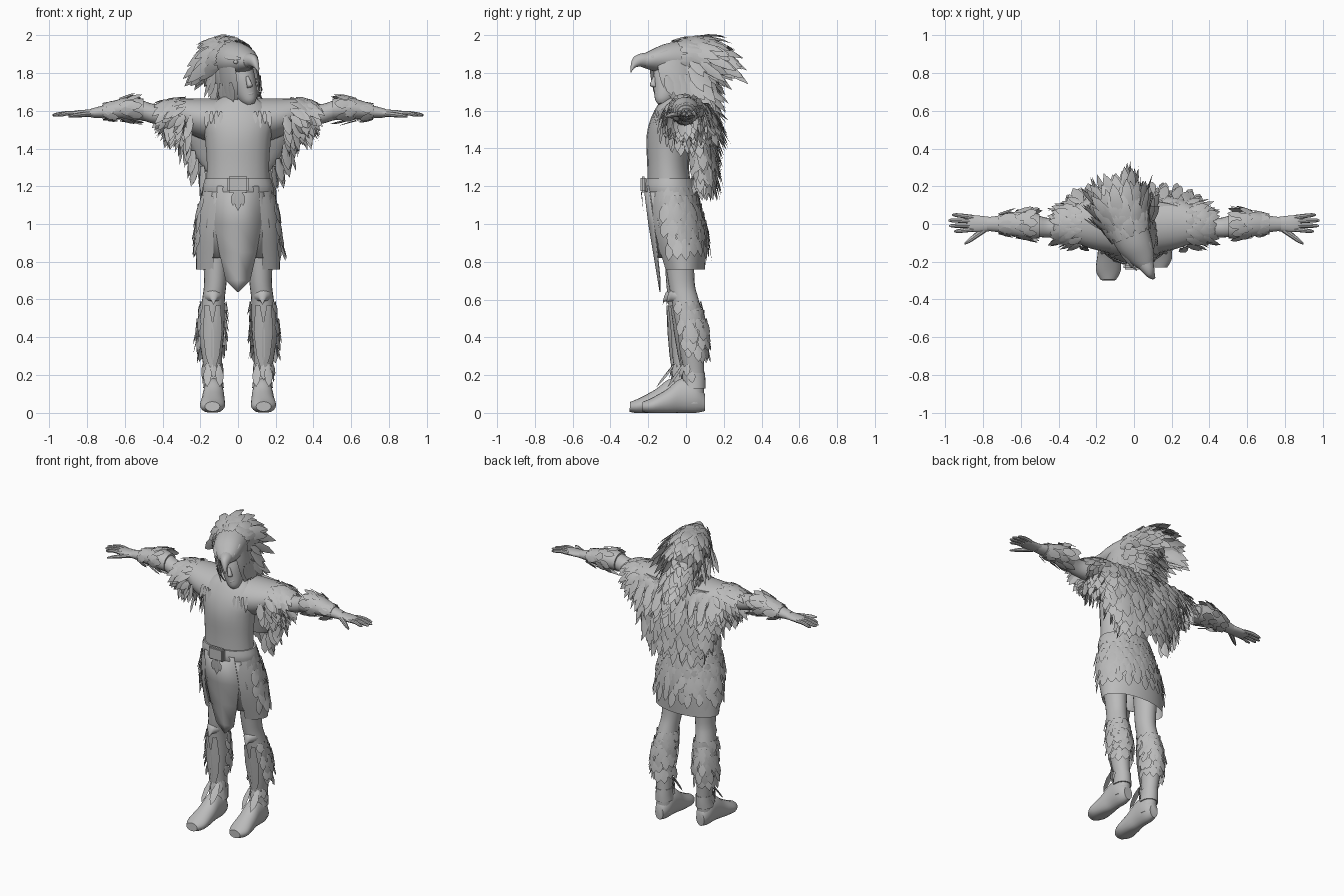
import bpy, bmesh, random
from math import pi, sin, cos, radians
from mathutils import Vector, Matrix

random.seed(4)
if "Cube" in bpy.data.objects:
    bpy.data.objects.remove(bpy.data.objects["Cube"])

GREY = (0.5, 0.5, 0.5, 1)
mat = bpy.data.materials.new("plain grey")
mat.use_nodes = True
mat.diffuse_color = GREY
mat.node_tree.nodes["Principled BSDF"].inputs["Base Color"].default_value = GREY

ORDER = {"x": (0, 1, 2), "y": (1, 0, 2), "z": (2, 0, 1)}
ID = Matrix.Identity(4)
DOWN = Vector((0, 0, -1))


def finish(name, bm, xf=ID):
    bm.transform(xf)
    bmesh.ops.recalc_face_normals(bm, faces=bm.faces)
    me = bpy.data.meshes.new(name)
    bm.to_mesh(me)
    bm.free()
    me.materials.append(mat)
    ob = bpy.data.objects.new(name, me)
    bpy.context.collection.objects.link(ob)
    bpy.ops.object.select_all(action="DESELECT")
    ob.select_set(True)
    bpy.context.view_layer.objects.active = ob
    bpy.ops.object.shade_smooth_by_angle(angle=radians(40))
    return ob


def surf(rings, axis, t, a):
    """Point on a smooth loft; a ring is (along, centre, centre, radius, radius)."""
    last = len(rings) - 1
    i = min(int(t * last), last - 1)
    f = t * last - i
    p = [rings[min(max(i + k, 0), last)] for k in (-1, 0, 1, 2)]
    r = [b + f / 2 * (c - a0 + f * (2 * a0 - 5 * b + 4 * c - d + f * (3 * (b - c) + d - a0)))
         for a0, b, c, d in zip(*p)]
    o, v = ORDER[axis], Vector()
    v[o[0]], v[o[1]], v[o[2]] = r[0], r[1] + r[3] * cos(a), r[2] + r[4] * sin(a)
    return v


def loft(name, rings, axis="z", xf=ID, seg=20, span=None, floor=False):
    bm = bmesh.new()
    rows = 4 * (len(rings) - 1)
    a0, a1 = span or (0, 2 * pi)
    cols = seg + 1 if span else seg
    grid = [[bm.verts.new(surf(rings, axis, j / rows, a0 + (a1 - a0) * k / seg))
             for k in range(cols)] for j in range(rows + 1)]
    for low, high in zip(grid, grid[1:]):
        for k in range(seg):
            n = (k + 1) % cols
            bm.faces.new((low[k], low[n], high[n], high[k]))
    if not span:
        bm.faces.new(grid[0])
        bm.faces.new(grid[-1])
    if floor:
        for v in bm.verts:
            v.co.z = max(v.co.z, 0)
    return finish(name, bm, xf)


def feather(bm, base, d, n, length, width, droop=0.0):
    d = d.normalized()
    side = d.cross(n).normalized()
    n = side.cross(d)
    prev = None
    for s, w in ((0, .4), (.4, 1), (.75, .75), (1, 0)):
        c = base + d * length * s + DOWN * droop * length * s * s
        mid = bm.verts.new(c + n * width * .25 * (1 - s))
        row = [mid, mid, mid] if w == 0 else [
            bm.verts.new(c - side * width * w), mid, bm.verts.new(c + side * width * w)]
        if prev:
            for k in (0, 1):
                bm.faces.new(list(dict.fromkeys((prev[k], prev[k + 1], row[k + 1], row[k]))))
        prev = row


def plumage(name, rings, axis, ts, span, count, flow, flare, length, width, droop=0.0, xf=ID):
    """Staggered rows of overlapping feathers laid over a loft surface."""
    bm = bmesh.new()
    for row, t in enumerate(ts):
        for k in range(count):
            a = span[0] + (span[1] - span[0]) * (k + .5 * (row % 2) + random.uniform(0, .4)) / count
            e = .01 if t < .95 else -.01
            p = surf(rings, axis, t, a)
            n = (surf(rings, axis, t, a + .01) - p).cross(surf(rings, axis, t + e, a) - p).normalized()
            if n.dot(p - surf(rings, axis, t, a + pi)) < 0:
                n = -n
            jitter = Vector([random.uniform(-.12, .12) for _ in range(3)])
            feather(bm, p + n * .004, Vector(flow) + n * flare + jitter, n,
                    length * random.uniform(.8, 1.2), width * random.uniform(.85, 1.15), droop)
    return finish(name, bm, xf)


def steps(a, b, n):
    return [a + (b - a) * k / (n - 1) for k in range(n)]


def panel(name, rows, xf=ID):
    """Hanging cloth; a row is (height, x start, x end, y start, y middle, y end)."""
    bm = bmesh.new()
    verts = [[bm.verts.new(c) for c in ((x0, y0, z), ((x0 + x1) / 2, y, z), (x1, y1, z))]
             for z, x0, x1, y0, y, y1 in rows]
    for a, b in zip(verts, verts[1:]):
        for k in (0, 1):
            bm.faces.new((a[k], a[k + 1], b[k + 1], b[k]))
    mod = finish(name, bm, xf).modifiers.new("thickness", "SOLIDIFY")
    mod.thickness = .006


# Torso, neck and necklace
loft("torso", [(1.12, 0, -.08, .175, .125), (1.3, 0, -.095, .165, .11), (1.45, 0, -.09, .175, .12),
               (1.55, 0, -.08, .19, .11), (1.63, 0, -.06, .15, .09), (1.68, 0, -.05, .07, .06)])
loft("neck", [(1.55, 0, -.06, .07, .06), (1.63, 0, -.06, .055, .055), (1.72, .01, -.06, .05, .055)])
for k, size in enumerate((.085, .105)):
    bpy.ops.mesh.primitive_torus_add(location=(0, -.085, 1.63 - .03 * k), rotation=(.55, 0, 0),
                                     major_radius=size, minor_radius=.008,
                                     major_segments=28, minor_segments=6)
    ring = bpy.context.object
    ring.name = "necklace"
    ring.data.materials.append(mat)
    bpy.ops.object.shade_smooth_by_angle(angle=radians(40))

# Feather cape on the back
cape = [(1.64, 0, .05, .29, .075), (1.5, 0, .06, .29, .085), (1.38, 0, .08, .24, .075), (1.28, 0, .085, .17, .055)]
loft("cape", cape, seg=28)
plumage("cape_feathers", cape, "z", steps(.03, 1, 9), (-.4, pi + .4), 17, DOWN, .22, .14, .028)

# Skirt, belt and front panels
skirt = [(1.23, 0, -.085, .165, .12), (1.1, 0, -.065, .205, .14), (.95, 0, -.04, .222, .15), (.76, 0, -.015, .222, .115)]
loft("skirt", skirt, seg=32, span=(-.95, pi + .95))
plumage("skirt_feathers", skirt, "z", steps(.12, .72, 7), (-.4, pi + .4), 15, DOWN, .18, .1, .026)
loft("belt", [(1.17, 0, -.08, .188, .138), (1.2, 0, -.085, .186, .136), (1.24, 0, -.087, .175, .128)])
panel("front_panel", [(1.2, -.11, .11, -.2, -.225, -.2), (1, -.125, .125, -.17, -.2, -.17),
                      (.85, -.1, .1, -.155, -.175, -.155), (.7, -.065, .065, -.14, -.15, -.14),
                      (.64, -.004, .004, -.14, -.14, -.14)])
bm = bmesh.new()
bmesh.ops.create_cube(bm, size=1, matrix=Matrix.Translation((0, -.226, 1.21)) @ Matrix.Diagonal((.11, .03, .085, 1)))
bmesh.ops.bevel(bm, geom=bm.edges[:], offset=.008, segments=2, affect="EDGES")
finish("belt_buckle", bm)
bm = bmesh.new()
for x in (-.025, .025, 0):
    feather(bm, Vector((x / 2, -.234, 1.17)), Vector((x * 8, .08, -1)), Vector((0, -1, 0)), .1 - abs(x), .02)
finish("belt_feathers", bm)

# Shoulders, arms, hands and legs, mirrored
mantle = [(0, 0, 1.545, .15, .115), (.1, 0, 1.545, .155, .12), (.23, .005, 1.565, .135, .1),
          (.32, 0, 1.592, .095, .072), (.37, -.01, 1.595, .065, .058)]
arm = [(.2, 0, 1.59, .08, .07), (.36, -.01, 1.58, .06, .058), (.45, -.02, 1.585, .052, .052),
       (.52, -.01, 1.605, .058, .053), (.62, 0, 1.608, .06, .05), (.7, 0, 1.597, .046, .036), (.78, 0, 1.588, .036, .024)]
bracer = [(.5, -.012, 1.607, .064, .057), (.57, -.005, 1.612, .072, .06), (.64, 0, 1.607, .064, .052), (.72, 0, 1.595, .046, .036)]
palm = [(.74, 0, 1.59, .034, .024), (.8, 0, 1.587, .042, .02), (.86, .002, 1.585, .045, .017), (.885, .003, 1.583, .038, .012)]
leg = [(.9, .12, -.04, .07, .085), (.7, .12, -.025, .06, .07), (.6, .13, -.005, .06, .072), (.45, .142, .03, .07, .082),
       (.3, .138, .035, .054, .062), (.18, .13, .045, .046, .052), (.05, .13, .04, .05, .055)]
foot = [(.1, .13, .055, .03, .045), (.05, .13, .085, .052, .085), (-.03, .13, .09, .056, .09),
        (-.1, .132, .06, .062, .066), (-.18, .136, .038, .066, .042), (-.23, .136, .032, .04, .026)]
knee = [(-.01, .13, .605, .055, .055), (-.06, .13, .62, .045, .038), (-.09, .13, .615, .022, .025), (-.102, .13, .585, .005, .012)]

for s, side in ((1, "left"), (-1, "right")):
    m = Matrix.Scale(s, 4, (1, 0, 0))
    panel(side + "_side_panel", [(1.2, .05, .13, -.21, -.2, -.17), (1, .06, .17, -.18, -.17, -.145),
                                 (.82, .07, .155, -.15, -.14, -.11)], m)
    loft(side + "_mantle", mantle, "x", m, 24)
    plumage(side + "_mantle_feathers", mantle, "x", steps(.62, .97, 5), (0, 2 * pi), 14,
            (.8, 0, -.3), .35, .085, .022, .4, m)
    plumage(side + "_mantle_back", mantle, "x", steps(.08, .75, 6), (-.5, .8), 5,
            (.1, .3, -1), .25, .13, .028, 0, m)
    plumage(side + "_mantle_fringe", mantle, "x", steps(.55, .9, 4), (pi * .95, pi * 2), 9,
            (.15, 0, -1), .18, .12, .024, 0, m)
    bm = bmesh.new()
    for k in range(4):
        feather(bm, Vector((.09 + .025 * k, -.165 + .008 * k, 1.6)), Vector((.05, -.22, -1)),
                Vector((0, -1, 0)), .07 + .025 * (k % 2), .012)
    finish(side + "_chest_fringe", bm, m)

    # Arm with bracer and hand
    loft(side + "_arm", arm, "x", m)
    loft(side + "_bracer", bracer, "x", m)
    plumage(side + "_bracer_feathers", bracer, "x", (.4, .6, .97), (0, 2 * pi), 9,
            (-1, 0, 0), .25, .085, .024, 0, m)
    loft(side + "_palm", palm, "x", m)
    for k, reach in enumerate((.955, .98, .985, .965)):
        y = -.028 + .021 * k
        loft(side + "_finger", [(.85, y, 1.586, .013, .013), (.9, y * 1.2, 1.588, .012, .012),
                                (reach - .02, y * 1.35, 1.58, .01, .01), (reach, y * 1.4, 1.577, .004, .004)], "x", m, 8)
    loft(side + "_thumb", [(.78, -.02, 1.585, .02, .016), (.83, -.055, 1.58, .018, .014),
                           (.87, -.085, 1.575, .014, .011), (.9, -.105, 1.57, .005, .005)], "x", m, 8)

    # Leg; the right one leans forward
    if s < 0:
        m = m.copy()
        m[1][2], m[1][3] = .085, -.07
    loft(side + "_leg", leg, "z", m)
    loft(side + "_foot", foot, "y", m, floor=True)
    loft(side + "_knee_guard", knee, "y", m, 14)
    plumage(side + "_calf_feathers", leg, "z", steps(.35, .6, 6), (-.6, pi + .2), 8,
            DOWN, .18, .085, .026, 0, m)
    plumage(side + "_ankle_feathers", leg, "z", (.72, .78), (-pi * .9, -.1), 5, DOWN, .12, .075, .02, 0, m)
    loft(side + "_ankle_wrap", [(.21, .13, .043, .05, .057), (.17, .13, .045, .051, .058), (.13, .13, .042, .055, .062)], "z", m)
    bm = bmesh.new()
    for x in (-.03, .03):
        feather(bm, Vector((.135 + x, -.075, .57)), Vector((-x * 2, .15, -1)), Vector((x * 12, -1, 0)), .36, .032)
        feather(bm, Vector((.13 + x, -.018, .25)), Vector((x, -.7, -1)), Vector((x * 12, -1, .5)), .14, .024)
    finish(side + "_shin_guard", bm, m)

# Head under a bird hood, turned and tilted
head = (Matrix.Translation((.02, -.05, 1.7)) @ Matrix.Rotation(radians(22), 4, "Z")
        @ Matrix.Rotation(radians(-12), 4, "Y") @ Matrix.Translation((0, 0, -1.7)))
loft("face", [(1.635, 0, -.08, .025, .03), (1.66, 0, -.065, .045, .058), (1.71, 0, -.045, .062, .08),
              (1.78, 0, -.035, .07, .088), (1.86, 0, -.02, .07, .085)], "z", head)
loft("nose", [(1.785, 0, -.115, .008, .01), (1.74, 0, -.13, .015, .018), (1.725, 0, -.122, .014, .012)], "z", head, 10)
loft("lips", [(1.7, 0, -.112, .014, .01), (1.69, 0, -.114, .024, .012), (1.678, 0, -.11, .014, .01)], "z", head, 10)
hood = [(-.18, .012, 1.865, .04, .036), (-.13, .008, 1.87, .068, .054), (-.05, 0, 1.875, .095, .082),
        (.05, 0, 1.875, .105, .1), (.14, 0, 1.868, .105, .11), (.22, 0, 1.84, .055, .06)]
drape = [(1.88, 0, 0, .095, .14), (1.8, 0, 0, .1, .145), (1.72, 0, .01, .1, .135), (1.65, 0, .03, .092, .1)]
nape = [(1.88, 0, .06, .1, .1), (1.8, 0, .06, .105, .11), (1.7, 0, .07, .1, .1), (1.6, 0, .08, .07, .07)]
loft("hood", hood, "y", head, 24)
loft("hood_drape", drape, "z", head, 24, (-.95, pi + .95))
loft("hood_nape", nape, "z", head)
loft("beak", [(-.15, .01, 1.865, .05, .045), (-.2, .015, 1.868, .034, .034), (-.235, .015, 1.855, .02, .03),
              (-.252, .015, 1.83, .01, .022), (-.257, .012, 1.805, .002, .006)], "y", head, 14)
plumage("crest_feathers", hood, "y", steps(.5, .9, 5), (-.5, pi + .5), 12, (0, 1, .06), .3, .14, .03, .35, head)
for tilt, name in ((0, "right_crest_fan"), (pi / 2, "left_crest_fan")):
    plumage(name, hood, "y", (.62, .75, .87), (pi / 2 - tilt - .4, pi - tilt + .4), 6,
            (-.3 + tilt / 4, 1, -.15), .45, .16, .03, .35, head)
plumage("crest_long_feathers", hood, "y", (.85, .93), (-.4, pi + .4), 9, (0, 1, -.15), .28, .15, .03, .4, head)
plumage("nape_feathers", nape, "z", steps(.05, .95, 8), (-.25, pi + .25), 11, (0, .45, -.8), .28, .14, .028, 0, head)
bm = bmesh.new()
for x in (-1, 1):
    bmesh.ops.create_uvsphere(bm, u_segments=12, v_segments=8, radius=.012,
                              matrix=Matrix.Translation((x * .058, -.145, 1.875)))
    feather(bm, Vector((x * .04, -.18, 1.89)), Vector((x * .4, 1, .15)), Vector((x, 0, 1)), .13, .014)
    for k in range(4):
        feather(bm, Vector((x * (.085 + .006 * k), -.085 + .035 * k, 1.77)), Vector((0, .2, -1)),
                Vector((x, -.3, 0)), .11 + .02 * k, .026)
finish("hood_eyes_and_cheeks", bm, head)
